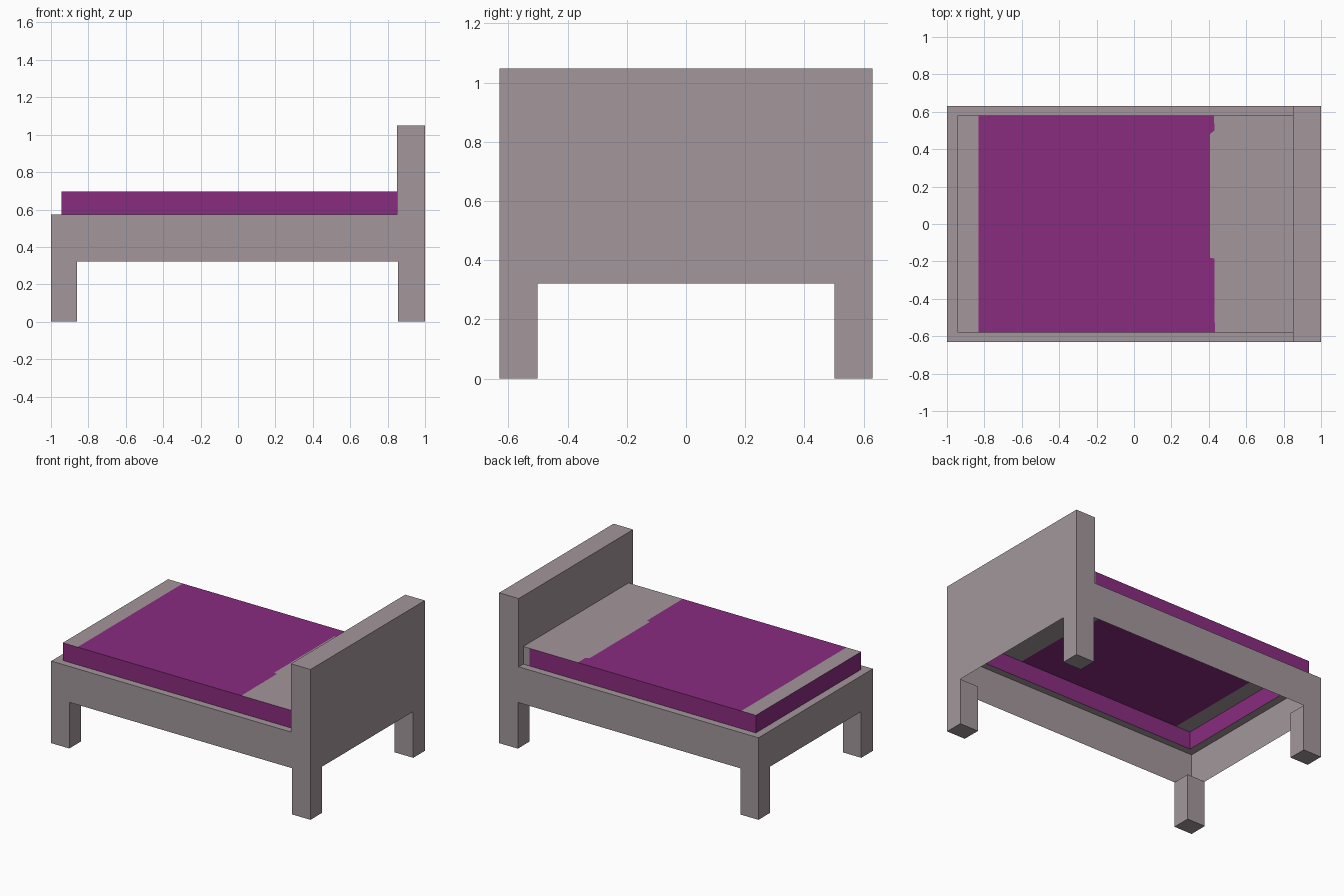
import bpy, bmesh

if "Cube" in bpy.data.objects:
    bpy.data.objects.remove(bpy.data.objects["Cube"])

def material(name, rgb):
    m = bpy.data.materials.new(name)
    m.diffuse_color = (*rgb, 1)
    m.use_nodes = True
    m.node_tree.nodes["Principled BSDF"].inputs["Base Color"].default_value = m.diffuse_color
    return m

GREY = material("warm grey", (0.366, 0.309, 0.328))
PURPLE = material("purple", (0.254, 0.025, 0.216))

def build(name, faces):
    """Make an object from (corner list, material index) faces."""
    bm = bmesh.new()
    for pts, mat in faces:
        f = bm.faces.new([bm.verts.new(p) for p in pts])
        f.material_index = mat
    bmesh.ops.remove_doubles(bm, verts=bm.verts, dist=0.0005)
    me = bpy.data.meshes.new(name)
    bm.to_mesh(me)
    bm.free()
    me.materials.append(GREY)
    me.materials.append(PURPLE)
    ob = bpy.data.objects.new(name, me)
    bpy.context.collection.objects.link(ob)
    return ob

def flat(x0, x1, y0, y1, z, mat=0):
    return ([(x0, y0, z), (x1, y0, z), (x1, y1, z), (x0, y1, z)], mat)

def shell(x0, x1, y0, y1, z0, z1, sides, mat=0):
    """Chosen sides of a box, facing outward."""
    quads = {
        "-x": [(x0, y1, z0), (x0, y0, z0), (x0, y0, z1), (x0, y1, z1)],
        "+x": [(x1, y0, z0), (x1, y1, z0), (x1, y1, z1), (x1, y0, z1)],
        "-y": [(x0, y0, z0), (x1, y0, z0), (x1, y0, z1), (x0, y0, z1)],
        "+y": [(x1, y1, z0), (x0, y1, z0), (x0, y1, z1), (x1, y1, z1)],
        "-z": [(x0, y1, z0), (x1, y1, z0), (x1, y0, z0), (x0, y0, z0)],
        "+z": [(x0, y0, z1), (x1, y0, z1), (x1, y1, z1), (x0, y1, z1)],
    }
    return [(quads[s], mat) for s in sides.split()]

W, MW = 0.63, 0.58                  # half widths of frame and mattress
HX, MX = 0.849, -0.945              # headboard front, mattress foot end
LEG, RAIL, TOP, HEAD = 0.322, 0.572, 0.695, 1.048

# Rails with a narrow ledge round the mattress (open underneath)
build("bed_frame",
      shell(-1, HX, -W, W, LEG, RAIL, "-x -y +y")
      + [flat(-1, MX, -W, W, RAIL),
         flat(MX, HX, -W, -MW, RAIL),
         flat(MX, HX, MW, W, RAIL)])

# Hollow headboard, its inner face starting at ledge height
build("headboard",
      shell(HX, 1, -W, W, LEG, HEAD, "+x -y +y +z")
      + shell(HX, 1, -W, W, RAIL, HEAD, "-x"))

# Four corner legs
for end, (x0, x1) in {"foot": (-1, -0.86), "head": (0.856, 1)}.items():
    for side, (y0, y1) in {"front": (-W, -0.502), "back": (0.502, W)}.items():
        build(f"{end}_{side}_leg",
              shell(x0, x1, y0, y1, 0, LEG, "-x +x -y +y -z"))

# Mattress walls, with a bare patch at the head end of the back side
mattress = shell(MX, 0.80, -MW, MW, RAIL, TOP, "-x -y +y", 1)
mattress += shell(0.80, HX, -MW, MW, RAIL, TOP, "-y", 1)
mattress += shell(0.80, HX, -MW, MW, RAIL, TOP, "+y", 0)

# Mattress top: blanket between bare ends, its head edge slightly stepped
BX = -0.832
mattress.append(flat(MX, BX, -MW, MW, TOP))
edge = [(-MW, 0.432), (-0.185, 0.43), (-0.18, 0.405),
        (0.48, 0.405), (0.50, 0.43), (MW, 0.428)]
for (ya, xa), (yb, xb) in zip(edge, edge[1:]):
    mattress.append(([(BX, ya, TOP), (xa, ya, TOP), (xb, yb, TOP), (BX, yb, TOP)], 1))
    mattress.append(([(xa, ya, TOP), (HX, ya, TOP), (HX, yb, TOP), (xb, yb, TOP)], 0))
build("mattress", mattress)
